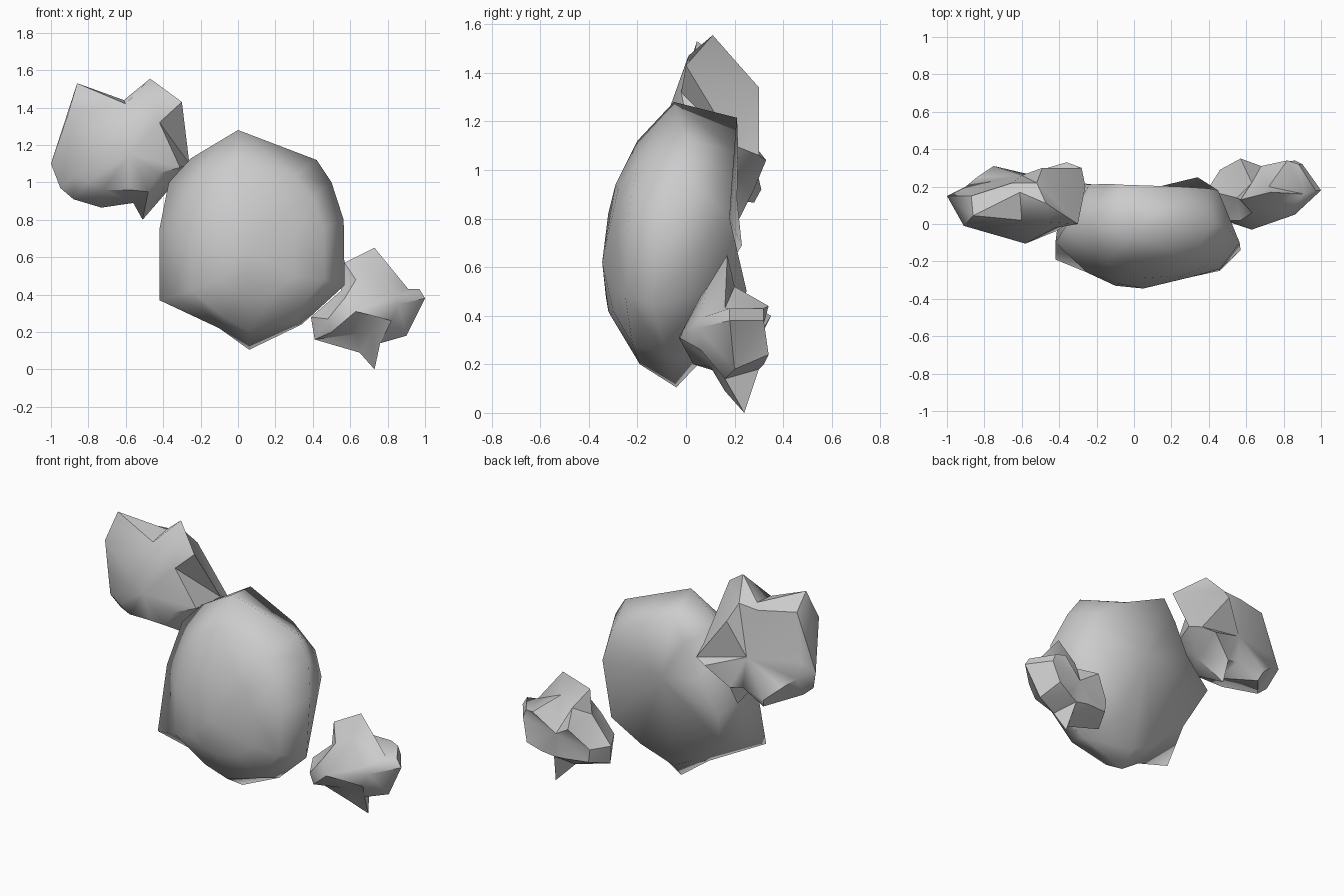
import bpy, bmesh, math

stone = bpy.data.materials.new("stone grey")
stone.diffuse_color = (0.6, 0.6, 0.6, 1)


def rock(name, rim, front, back, smooth):
    """Loft a rim outline inwards to a front tip and a back tip.
    Each side is a list of matching rings, ending with a single tip point."""
    bm = bmesh.new()
    rim = [bm.verts.new(p) for p in rim]
    n = len(rim)
    for side in (front, back):
        prev = rim
        for points in side[:-1]:
            ring = [bm.verts.new(p) for p in points]
            for i in range(n):
                j = (i + 1) % n
                bm.faces.new((prev[i], prev[j], ring[j], ring[i]))
            prev = ring
        tip = bm.verts.new(side[-1])
        for i in range(n):
            bm.faces.new((prev[i], prev[(i + 1) % n], tip))
    bmesh.ops.recalc_face_normals(bm, faces=bm.faces)
    bmesh.ops.triangulate(bm, faces=bm.faces)
    mesh = bpy.data.meshes.new(name)
    bm.to_mesh(mesh)
    bm.free()
    ob = bpy.data.objects.new(name, mesh)
    bpy.context.collection.objects.link(ob)
    mesh.materials.append(stone)
    bpy.ops.object.select_all(action='DESELECT')
    ob.select_set(True)
    bpy.context.view_layer.objects.active = ob
    bpy.ops.object.shade_smooth_by_angle(angle=math.radians(smooth))


# Large central boulder, domed in front and slightly hollow behind
rock("main_boulder",
     [(0, -.05, 1.28), (.42, 0, 1.12), (.5, -.02, 1.0), (.565, -.1, .8),
      (.57, -.14, .45), (.34, -.08, .24), (.06, -.04, .105), (-.1, -.08, .22),
      (-.42, -.19, .37), (-.42, -.1, .75), (-.37, -.02, 1.0), (-.25, 0, 1.13)],
     [[(0, -.2, 1.12), (.3, -.2, 1.03), (.4, -.22, .92), (.46, -.24, .75),
       (.46, -.25, .48), (.3, -.22, .28), (.06, -.19, .2), (-.06, -.23, .27),
       (-.25, -.26, .42), (-.25, -.26, .72), (-.22, -.22, .92), (-.15, -.2, 1.05)],
      [(.02, -.29, .94), (.18, -.28, .92), (.25, -.28, .85), (.3, -.285, .72),
       (.3, -.285, .5), (.2, -.3, .42), (.06, -.31, .4), (-.02, -.32, .42),
       (-.1, -.33, .48), (-.1, -.33, .65), (-.08, -.32, .82), (-.05, -.3, .9)],
      (.05, -.345, .62)],
     [[(-.06, .21, 1.215), (.24, .2, 1.08), (.4, .19, .95), (.45, .18, .8),
       (.34, .25, .5), (.22, .13, .32), (.05, .05, .2), (-.08, .06, .27),
       (-.3, .1, .47), (-.38, .23, .69), (-.24, .21, .88), (-.14, .215, 1.08)],
      (.05, .18, .8)],
     180)

# Upper left lump with two raised peaks and a broad back sheet
rock("upper_left_rock",
     [(-.86, .045, 1.53), (-.61, .17, 1.44), (-.47, .11, 1.555), (-.3, .0, 1.43),
      (-.26, .2, 1.1), (-.38, .14, .95), (-.51, .22, .8), (-.56, .12, .89),
      (-.73, .28, .865), (-.88, .1, .91), (-.95, .1, .97), (-1, .15, 1.1)],
     [[(-.91, -.01, 1.36), (-.6, .02, 1.42), (-.46, .01, 1.47), (-.42, -.02, 1.32),
       (-.31, .03, 1.08), (-.42, -.04, 1.05), (-.48, -.03, .95), (-.58, -.04, .96),
       (-.72, -.04, .96), (-.8, -.03, 1.0), (-.88, 0, 1.03), (-.91, .02, 1.15)],
      (-.58, -.105, 1.15)],
     [[(-.87, .15, 1.44), (-.65, .22, 1.42), (-.52, .22, 1.43), (-.49, .3, 1.34),
       (-.28, .3, 1.06), (-.36, .33, 1.04), (-.5, .28, .92), (-.58, .27, .94),
       (-.75, .31, .92), (-.84, .25, 1.0), (-.9, .2, 1.05), (-.92, .18, 1.15)],
      (-.6, .26, 1.13)],
     45)

# Lower right lump, jagged with pockets
rock("lower_right_rock",
     [(.73, .17, .65), (.91, .16, .43), (.97, .18, .43), (1, .18, .38),
      (.9, .2, .18), (.76, .16, .14), (.73, .24, 0), (.65, .16, .09),
      (.41, .16, .16), (.39, .18, .28), (.55, .14, .42), (.57, .13, .57)],
     [[(.72, .09, .52), (.8, .06, .42), (.84, .06, .39), (.86, .05, .35),
       (.82, .06, .26), (.75, .08, .28), (.72, .12, .2), (.64, .1, .19),
       (.5, .03, .2), (.48, .02, .27), (.57, .02, .38), (.63, .06, .48)],
      (.63, -.03, .31)],
     [[(.72, .2, .52), (.82, .34, .44), (.88, .32, .43), (.9, .32, .38),
       (.86, .34, .24), (.77, .32, .2), (.7, .3, .18), (.62, .31, .19),
       (.47, .29, .2), (.46, .29, .28), (.57, .35, .4), (.63, .22, .47)],
      (.68, .31, .33)],
     40)
